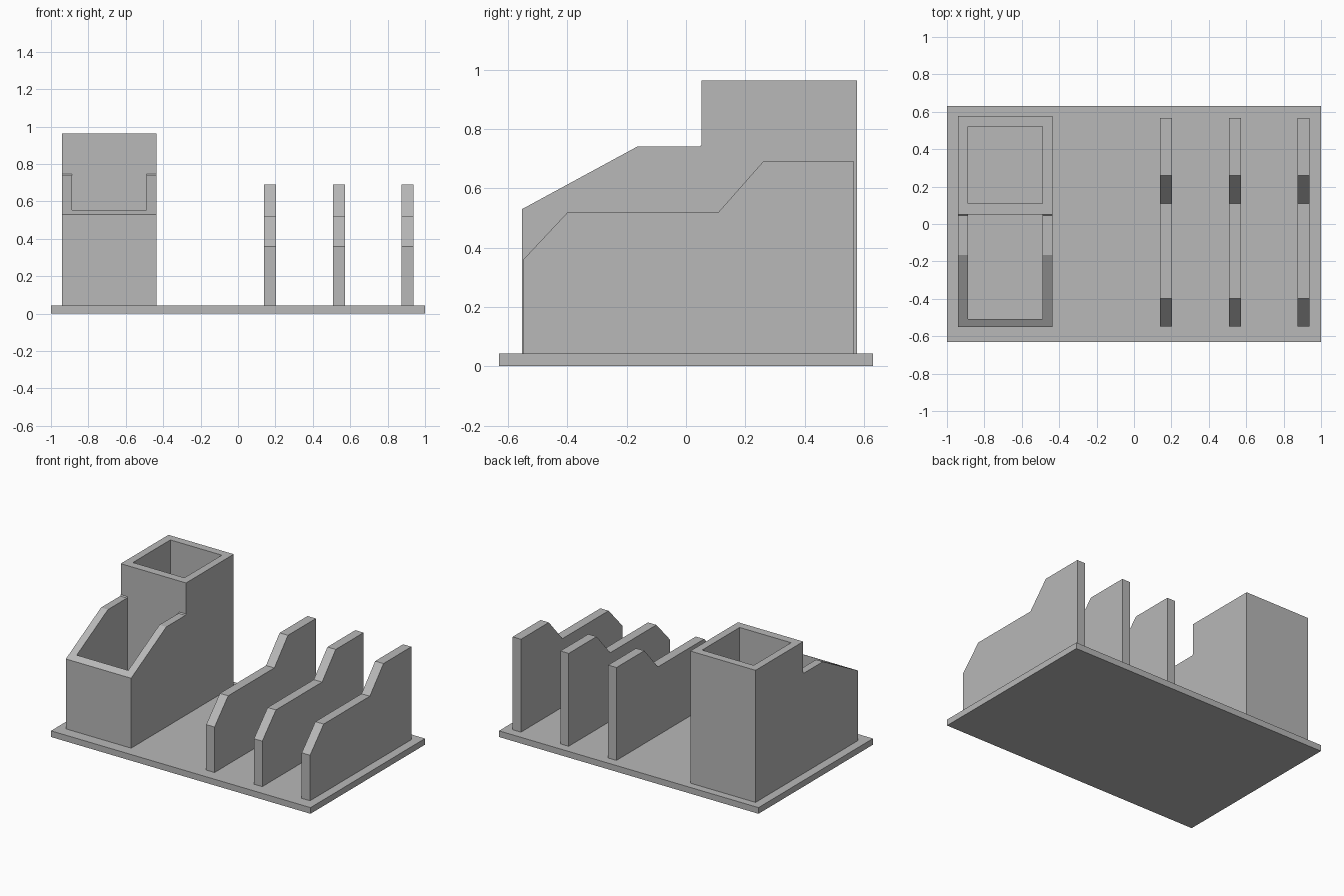
import bpy
import bmesh
from mathutils import Vector

cube = bpy.data.objects.get("Cube")
if cube:
    bpy.data.objects.remove(cube, do_unlink=True)

grey = bpy.data.materials.new("plain_grey")
grey.use_nodes = True
grey.diffuse_color = (0.48, 0.48, 0.48, 1)
grey.node_tree.nodes["Principled BSDF"].inputs["Base Color"].default_value = (0.48, 0.48, 0.48, 1)


def extrude_profile(name, profile, x0, x1):
    """Solid made from a side profile of (y, z) points, swept from x0 to x1."""
    bm = bmesh.new()
    face = bm.faces.new([bm.verts.new((x0, y, z)) for y, z in profile])
    swept = bmesh.ops.extrude_face_region(bm, geom=[face])["geom"]
    bmesh.ops.translate(bm, vec=Vector((x1 - x0, 0, 0)),
                        verts=[v for v in swept if isinstance(v, bmesh.types.BMVert)])
    bmesh.ops.recalc_face_normals(bm, faces=bm.faces)
    mesh = bpy.data.meshes.new(name)
    bm.to_mesh(mesh)
    bm.free()
    mesh.materials.append(grey)
    obj = bpy.data.objects.new(name, mesh)
    bpy.context.collection.objects.link(obj)
    return obj


def box(name, x0, x1, y0, y1, z0, z1):
    return extrude_profile(name, [(y0, z0), (y1, z0), (y1, z1), (y0, z1)], x0, x1)


def cut(obj, cutter):
    """Subtract the cutter, bake the result and discard the cutter."""
    mod = obj.modifiers.new("pocket", "BOOLEAN")
    mod.operation = "DIFFERENCE"
    mod.solver = "EXACT"
    mod.object = cutter
    graph = bpy.context.evaluated_depsgraph_get()
    mesh = bpy.data.meshes.new_from_object(obj.evaluated_get(graph))
    obj.modifiers.clear()
    obj.data = mesh
    bpy.data.objects.remove(cutter, do_unlink=True)


BASE_TOP = 0.043
STEP_Y = 0.052

# Base plate
box("base_plate", -1, 1, -0.63, 0.63, 0, BASE_TOP)

# Stepped holder with a low front pocket and a tall rear pocket
holder = extrude_profile("holder_box", [
    (-0.552, BASE_TOP), (0.577, BASE_TOP), (0.577, 0.963), (STEP_Y, 0.963),
    (STEP_Y, 0.747), (0.045, 0.74), (-0.165, 0.74), (-0.552, 0.53)], -0.94, -0.437)
cut(holder, box("rear_cutter", -0.887, -0.49, 0.11, 0.522, 0.02, 1.2))
cut(holder, box("front_cutter", -0.887, -0.49, -0.508, STEP_Y, 0.02, 1.2))

# Upright dividers
divider_profile = [
    (-0.548, BASE_TOP), (0.567, BASE_TOP), (0.567, 0.69), (0.26, 0.69),
    (0.11, 0.52), (-0.398, 0.52), (-0.548, 0.36)]
for side, x in (("right", 0.139), ("middle", 0.507), ("left", 0.875)):
    extrude_profile(f"{side}_divider", divider_profile, x, x + 0.064)
